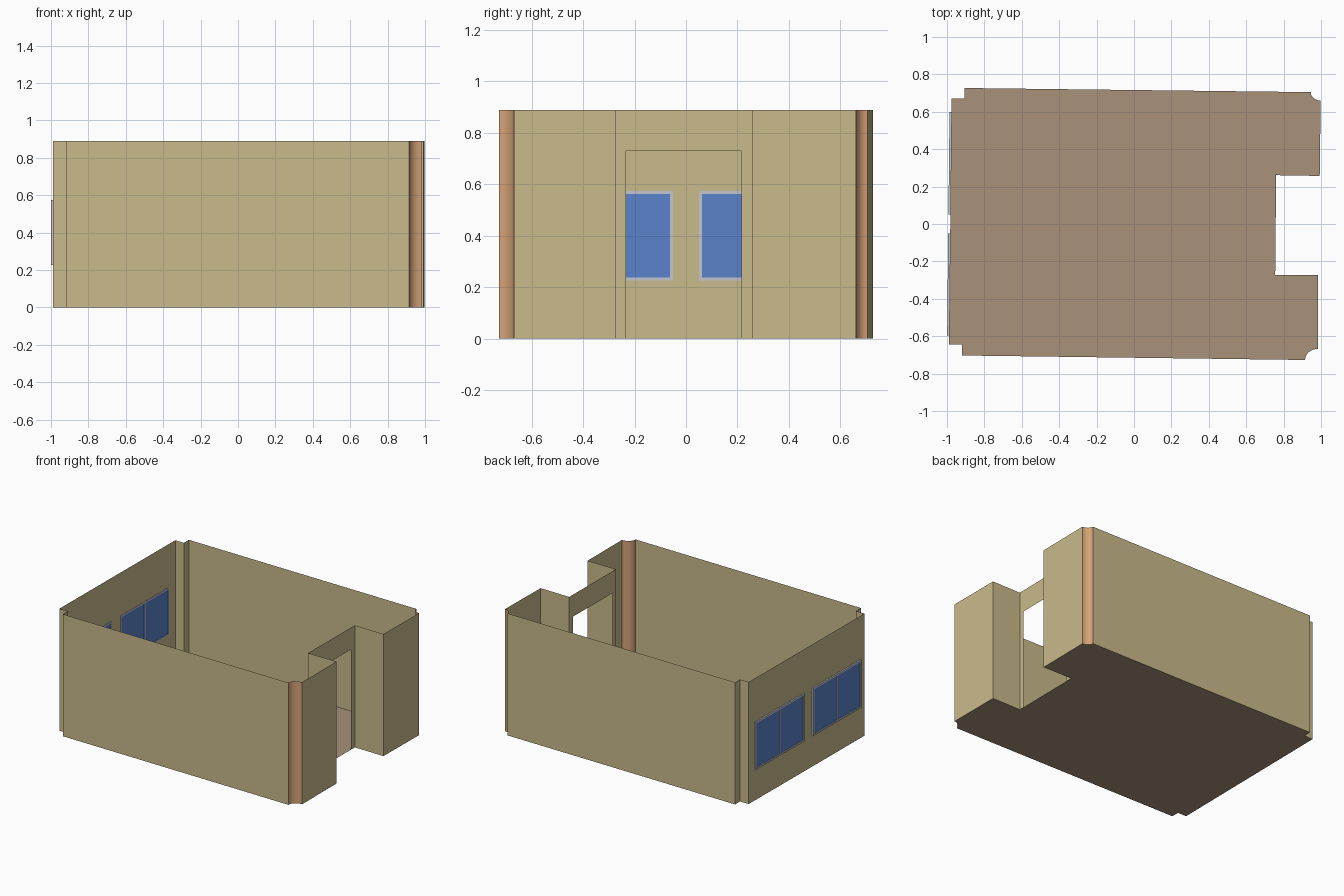
import bpy, math
from mathutils import Vector

if "Cube" in bpy.data.objects:
    bpy.data.objects.remove(bpy.data.objects["Cube"])

H = 0.89


def material(name, hex_code):
    m = bpy.data.materials.new(name)
    srgb = [int(hex_code[i:i + 2], 16) / 255 for i in (0, 2, 4)]
    lin = [c / 12.92 if c <= 0.04045 else ((c + 0.055) / 1.055) ** 2.4 for c in srgb]
    m.diffuse_color = (*lin, 1)
    m.use_nodes = True
    m.node_tree.nodes["Principled BSDF"].inputs["Base Color"].default_value = m.diffuse_color
    return m


WALL = material("sand_wall", "C9BB8C")
FLOOR = material("brown_floor", "A9917A")
PILLAR = material("terracotta_pillar", "D4A277")
FRAME = material("pale_grey_frame", "C3C6CF")
GLASS = material("blue_glass", "5B82CB")


def make(name, verts, faces, mat, smooth=False):
    me = bpy.data.meshes.new(name)
    me.from_pydata(verts, [], faces)
    me.materials.append(mat)
    me.polygons.foreach_set("use_smooth", [smooth] * len(faces))
    me.update()
    ob = bpy.data.objects.new(name, me)
    bpy.context.collection.objects.link(ob)
    return ob


def strip(name, pts, mat, smooth=False):
    """Upright sheet following a line of plan points."""
    verts = [(x, y, z) for x, y in pts for z in (0, H)]
    faces = [(2 * i, 2 * i + 2, 2 * i + 3, 2 * i + 1) for i in range(len(pts) - 1)]
    return make(name, verts, faces, mat, smooth)


def axes(a, b):
    """Place (along, out, up) coordinates relative to the wall from a to b."""
    a, b = Vector(a), Vector(b)
    d = (b - a).normalized()
    return lambda u, n, z: (a.x + d.x * u + d.y * n, a.y + d.y * u - d.x * n, z)


def pierced_wall(name, a, b, holes):
    """Flat wall with rectangular openings (u0, u1, z0, z1)."""
    at = axes(a, b)
    us = sorted({0, (Vector(b) - Vector(a)).length, *[u for h in holes for u in h[:2]]})
    zs = sorted({0, H, *[z for h in holes for z in h[2:]]})
    verts = [at(u, 0, z) for u in us for z in zs]
    k, faces = len(zs), []
    for i in range(len(us) - 1):
        for j in range(k - 1):
            u, z = (us[i] + us[i + 1]) / 2, (zs[j] + zs[j + 1]) / 2
            if not any(h[0] < u < h[1] and h[2] < z < h[3] for h in holes):
                faces.append((i * k + j, (i + 1) * k + j, (i + 1) * k + j + 1, i * k + j + 1))
    make(name, verts, faces, WALL)


def boxes(name, at, blocks, mat):
    """Several boxes (u0, u1, n0, n1, z0, z1) set into a wall."""
    verts, faces = [], []
    for u0, u1, n0, n1, z0, z1 in blocks:
        o = len(verts)
        verts += [at(u, n, z) for z in (z0, z1)
                  for u, n in ((u0, n0), (u0, n1), (u1, n1), (u1, n0))]
        for f in ((0, 1, 2, 3), (4, 7, 6, 5), (0, 4, 5, 1), (1, 5, 6, 2), (2, 6, 7, 3), (3, 7, 4, 0)):
            faces.append([o + i for i in reversed(f)])
    make(name, verts, faces, mat)


def hollow(p, q, c, n=10):
    """Quarter curve from p to q around the corner c, cut into the room."""
    p, q, c = Vector(p), Vector(q), Vector(c)
    return [tuple(c + (p - c) * math.cos(t) + (q - c) * math.sin(t))
            for t in (math.pi / 2 * i / n for i in range(n + 1))]


# Plan of the room, counter-clockwise
front_arc = hollow((0.915, -0.727), (0.985, -0.668), (0.986, -0.728))
back_arc = hollow((0.998, 0.66), (0.945, 0.705), (0.998, 0.705))
left_a, left_b = (-0.975, 0.67), (-0.989, -0.645)
front_notch = [left_b, (-0.92, -0.645), (-0.92, -0.703)]
back_notch = [(-0.905, 0.727), (-0.905, 0.67), left_a]
door_a, door_b = (0.755, -0.272), (0.76, 0.261)
front_side = [front_arc[-1], (0.985, -0.272), door_a]
back_side = [door_b, (0.993, 0.257), back_arc[0]]

# Floor
plan = front_notch[1:] + front_arc + front_side[1:] + back_side + back_arc[1:] + back_notch + [left_b]
make("floor", [(x, y, 0) for x, y in plan], [list(range(len(plan)))], FLOOR)

# Plain walls and rounded corner pillars
strip("front_wall", [front_notch[-1], front_arc[0]], WALL)
strip("back_wall", [back_arc[-1], back_notch[0]], WALL)
strip("front_corner_notch", front_notch, WALL)
strip("back_corner_notch", back_notch, WALL)
strip("front_entrance_side", front_side, WALL)
strip("back_entrance_side", back_side, WALL)
strip("front_pillar", front_arc, PILLAR, True)
strip("back_pillar", back_arc, PILLAR, True)

# Doorway wall
pierced_wall("doorway_wall", door_a, door_b, [(0.038, 0.487, 0, 0.73)])

# Window wall with two double windows
Z0, Z1, T = 0.226, 0.574, 0.012
windows = [(0.07, 0.62), (0.72, 1.265)]
pierced_wall("window_wall", left_a, left_b, [(u0, u1, Z0, Z1) for u0, u1 in windows])
at = axes(left_a, left_b)
for side, (u0, u1) in zip(("back", "front"), windows):
    m = (u0 + u1) / 2
    n = (-0.002, 0.0105)
    boxes(side + "_window_frame", at, [
        (u0, u1, *n, Z0, Z0 + T), (u0, u1, *n, Z1 - T, Z1),
        (u0, u0 + T, *n, Z0 + T, Z1 - T), (u1 - T, u1, *n, Z0 + T, Z1 - T),
        (m - T / 2, m + T / 2, *n, Z0 + T, Z1 - T)], FRAME)
    boxes(side + "_window_glass", at, [
        (u0 + T, m - T / 2, 0.002, 0.006, Z0 + T, Z1 - T),
        (m + T / 2, u1 - T, 0.002, 0.006, Z0 + T, Z1 - T)], GLASS)
